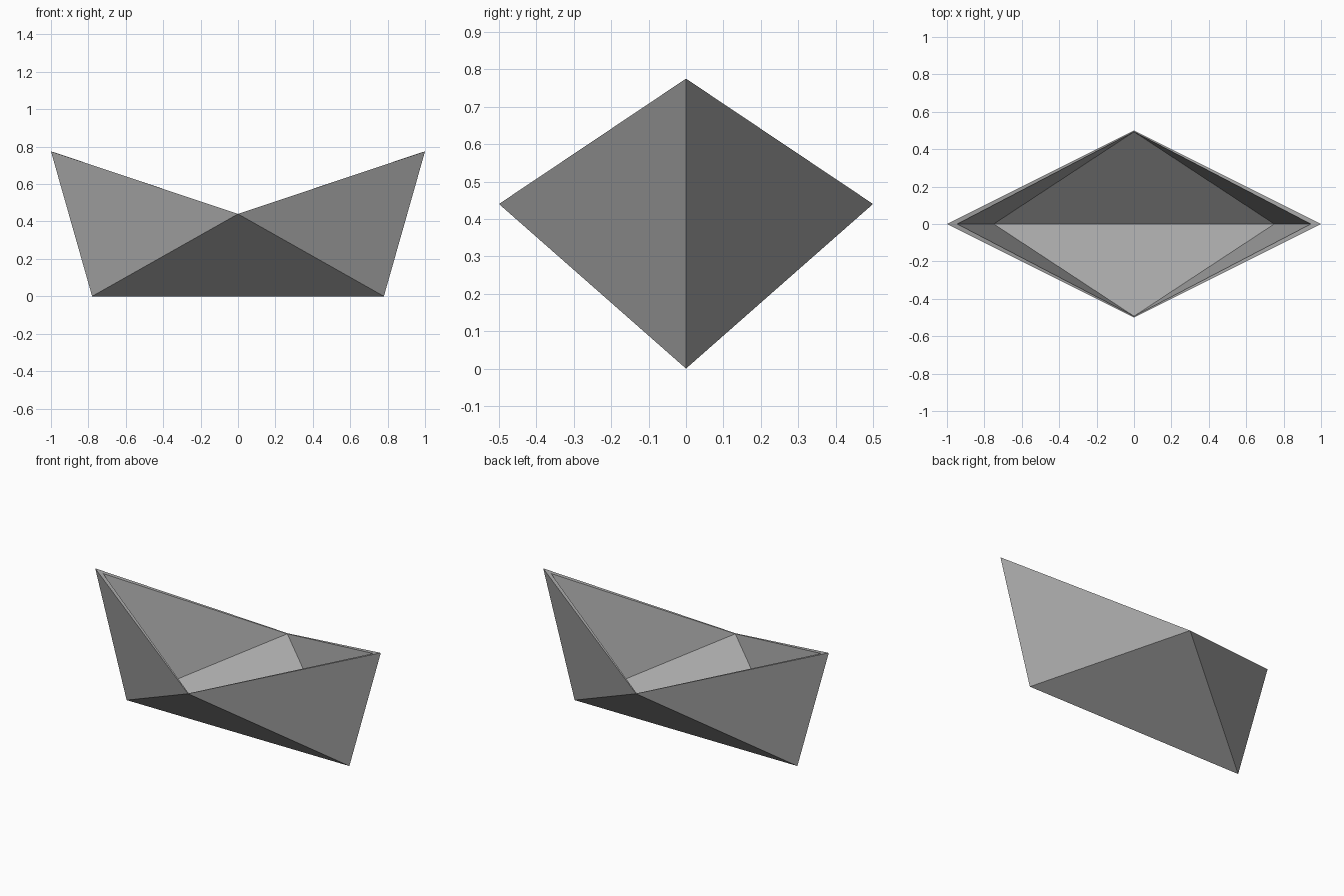
import bpy
import bmesh

cube = bpy.data.objects.get("Cube")
if cube:
    bpy.data.objects.remove(cube, do_unlink=True)

# One plain grey material
grey = bpy.data.materials.new("plain_grey")
grey.use_nodes = True
colour = (0.395, 0.395, 0.395, 1)
grey.diffuse_color = colour
grey.node_tree.nodes["Principled BSDF"].inputs["Base Color"].default_value = colour

bm = bmesh.new()


def skin(tip, keel, side):
    """Folded boat surface: four end walls and two sloping floor panels.
    tip and keel are (x, z), side is (y, z)."""
    tips = {s: bm.verts.new((s * tip[0], 0, tip[1])) for s in (-1, 1)}
    keels = {s: bm.verts.new((s * keel[0], 0, keel[1])) for s in (-1, 1)}
    sides = {s: bm.verts.new((0, s * side[0], side[1])) for s in (-1, 1)}
    for sy in (-1, 1):
        bm.faces.new((keels[-1], keels[1], sides[sy]))
        for sx in (-1, 1):
            bm.faces.new((tips[sx], sides[sy], keels[sx]))
    return tips, sides


# Outer and inner skins
outer_tips, outer_sides = skin((1, 0.775), (0.78, 0), (0.5, 0.44))
inner_tips, inner_sides = skin((0.945, 0.757), (0.75, 0.02), (0.493, 0.44))

# Rim joining the two skins
for sx in (-1, 1):
    for sy in (-1, 1):
        bm.faces.new((outer_tips[sx], outer_sides[sy],
                      inner_sides[sy], inner_tips[sx]))

bmesh.ops.recalc_face_normals(bm, faces=bm.faces[:])
mesh = bpy.data.meshes.new("folded_bowl")
bm.to_mesh(mesh)
bm.free()
mesh.materials.append(grey)
bowl = bpy.data.objects.new("folded_bowl", mesh)
bpy.context.collection.objects.link(bowl)
